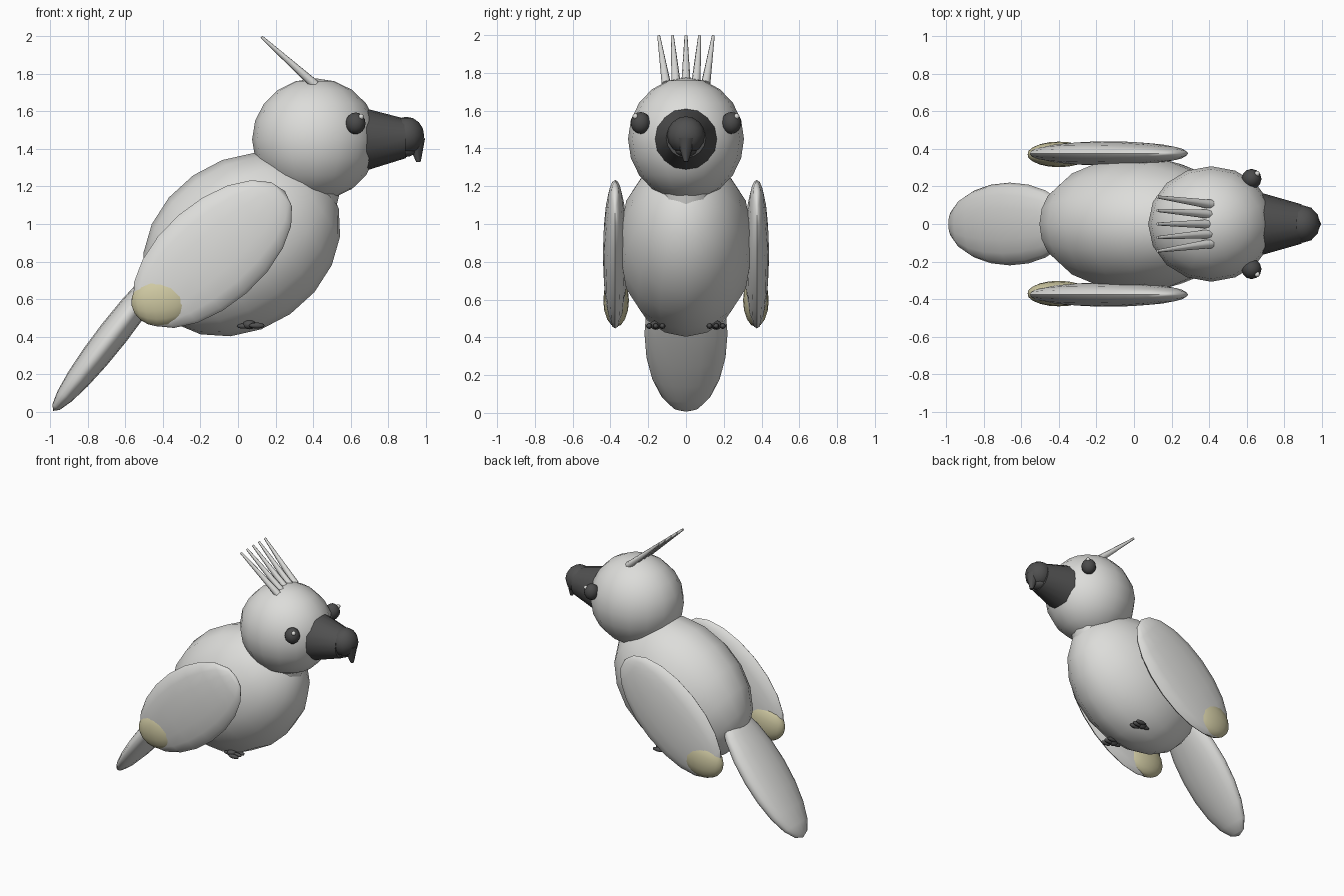
import bpy
import math
from mathutils import Vector

cube = bpy.data.objects.get("Cube")
if cube:
    bpy.data.objects.remove(cube, do_unlink=True)


def material(name, colour):
    m = bpy.data.materials.new(name)
    m.use_nodes = True
    m.diffuse_color = (*colour, 1)
    m.node_tree.nodes["Principled BSDF"].inputs["Base Color"].default_value = (*colour, 1)
    return m


white = material("plumage white", (0.72, 0.72, 0.70))
cream = material("wing tip cream", (0.62, 0.58, 0.36))
dark = material("beak charcoal", (0.08, 0.08, 0.08))
black = material("eye dark grey", (0.07, 0.07, 0.07))


def finish(name, mat, angle):
    ob = bpy.context.object
    ob.name = name
    ob.data.materials.append(mat)
    bpy.ops.object.transform_apply(location=False, rotation=True, scale=True)
    bpy.ops.object.shade_smooth_by_angle(angle=math.radians(angle))
    return ob


def ellipsoid(name, centre, radii, mat, elevation=90, segments=16, rings=10):
    """Radii are across, sideways and along an axis raised by elevation."""
    bpy.ops.mesh.primitive_uv_sphere_add(
        segments=segments, ring_count=rings, radius=1, location=centre,
        rotation=(0, math.radians(90 - elevation), 0))
    bpy.context.object.scale = radii
    return finish(name, mat, 60)


def taper(name, start, end, r1, r2, mat, sides=8):
    """Tapered rod between two points."""
    a, b = Vector(start), Vector(end)
    bpy.ops.mesh.primitive_cone_add(vertices=sides, radius1=r1, radius2=r2,
                                    depth=(b - a).length, location=(a + b) / 2)
    bpy.context.object.rotation_euler = (b - a).to_track_quat("Z", "Y").to_euler()
    return finish(name, mat, 50)


# Body, head, tail and throat collar
ellipsoid("body", (0.02, 0, 0.89), (0.45, 0.36, 0.56), white, 35)
ellipsoid("head", (0.41, 0, 1.45), (0.335, 0.307, 0.325), white)
ellipsoid("tail", (-0.66, 0, 0.42), (0.08, 0.22, 0.525), white, 52)
taper("throat_collar", (0.37, 0, 1.12), (0.40, 0, 1.22), 0.155, 0.15, white, 10)

# Beak: flared base, rounded upper bill, hooked tip, lower bill
taper("beak_base", (0.68, 0, 1.45), (0.89, 0, 1.455), 0.165, 0.105, dark, 16)
ellipsoid("beak_upper", (0.895, 0, 1.47), (0.095, 0.1, 0.1), dark, segments=12, rings=8)
taper("beak_hook", (0.945, 0, 1.45), (0.96, 0, 1.33), 0.05, 0.012, dark)
ellipsoid("beak_lower", (0.88, 0, 1.39), (0.07, 0.06, 0.035), dark, segments=10, rings=6)

# Paired parts
for side, s in (("left", 1), ("right", -1)):
    # the bird looks along +x, so its left is on +y
    ellipsoid(side + "_wing", (-0.135, s * 0.375, 0.84), (0.275, 0.065, 0.51), white, 41)
    ellipsoid(side + "_wing_tip", (-0.4, s * 0.37, 0.595), (0.14, 0.068, 0.168), cream, 10)
    ellipsoid(side + "_eye", (0.625, s * 0.24, 1.535), (0.053, 0.053, 0.058), black,
              segments=12, rings=8)
    ellipsoid(side + "_eye_glint", (0.655, s * 0.268, 1.57), (0.015, 0.015, 0.015), white,
              segments=8, rings=6)
    # Foot pad with three front toes and one back toe
    ellipsoid(side + "_foot", (0.06, s * 0.16, 0.465), (0.035, 0.03, 0.025), dark,
              segments=8, rings=6)
    for i, spread in enumerate((-0.035, 0, 0.035)):
        ellipsoid(f"{side}_toe_{i}", (0.1, s * 0.16 + spread, 0.46), (0.016, 0.016, 0.042),
                  dark, 0, 8, 6)
    ellipsoid(side + "_back_toe", (0.03, s * 0.16, 0.457), (0.014, 0.014, 0.035), dark, 0, 8, 6)

# Crest of five spikes fanning backwards
for i in range(-2, 3):
    taper(f"crest_feather_{i + 3}", (0.41, i * 0.052, 1.74), (0.125, i * 0.072, 1.995),
          0.025, 0.008, white)
